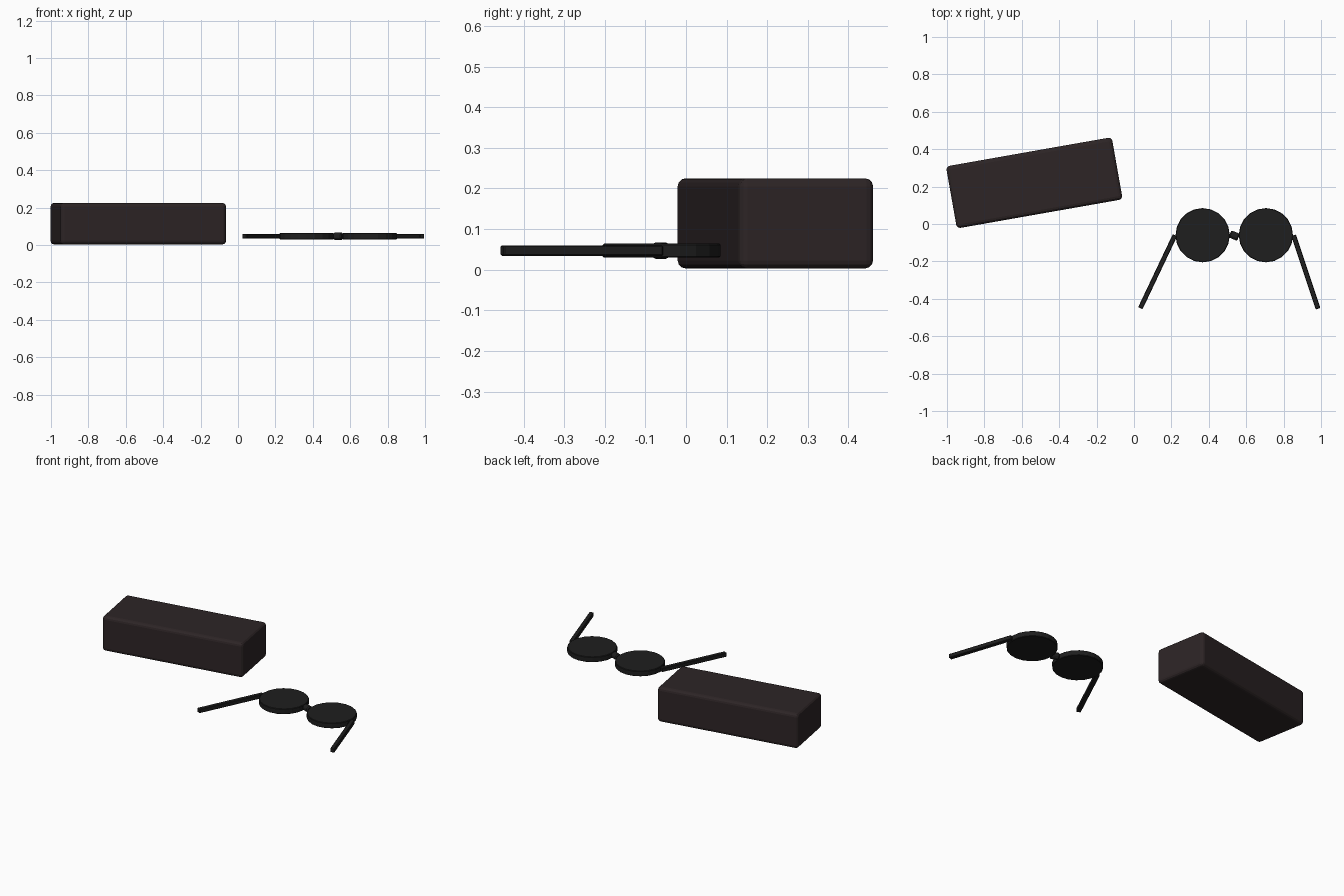
import bpy
from math import radians, atan2, hypot, pi

if "Cube" in bpy.data.objects:
    bpy.data.objects.remove(bpy.data.objects["Cube"])


def material(name, rgb):
    m = bpy.data.materials.new(name)
    m.diffuse_color = (*rgb, 1)
    m.use_nodes = True
    m.node_tree.nodes["Principled BSDF"].inputs["Base Color"].default_value = m.diffuse_color
    return m


dark_leather = material("dark_leather", (0.026, 0.018, 0.019))
black = material("black", (0.013, 0.013, 0.013))


def finish(name, mat, bevel, segments=1):
    o = bpy.context.object
    o.name = name
    o.data.materials.append(mat)
    bpy.ops.object.transform_apply(location=False, rotation=False, scale=True)
    b = o.modifiers.new("bevel", 'BEVEL')
    b.width, b.segments = bevel, segments
    b.limit_method = 'ANGLE'
    b.angle_limit = radians(35)
    return o


def box(name, size, loc, turn, mat, bevel, segments=1):
    bpy.ops.mesh.primitive_cube_add(size=1, location=loc, rotation=(0, 0, turn))
    bpy.context.object.scale = size
    return finish(name, mat, bevel, segments)


# Spectacle case, turned on the table
box("case", (0.90, 0.337, 0.222), (-0.533, 0.22, 0.114), radians(10), dark_leather, 0.02, 3)

Y, Z = -0.06, 0.047

# Round lenses
for side, x in (("left", 0.367), ("right", 0.705)):
    bpy.ops.mesh.primitive_cylinder_add(vertices=20, radius=0.145, depth=0.034, location=(x, Y, Z))
    finish("lens_" + side, black, 0.003)

# Nose bridge
bpy.ops.mesh.primitive_cylinder_add(vertices=8, radius=0.0225, depth=0.05,
                                    location=(0.536, Y - 0.002, Z), rotation=(pi / 8, pi / 2, 0))
finish("bridge", black, 0.006)

# Splayed temples
for side, (x0, y0), (x1, y1) in (("left", (0.219, -0.06), (0.034, -0.45)),
                                 ("right", (0.853, -0.06), (0.984, -0.453))):
    dx, dy = x1 - x0, y1 - y0
    box("temple_" + side, (hypot(dx, dy), 0.026, 0.026),
        ((x0 + x1) / 2, (y0 + y1) / 2, Z), atan2(dy, dx), black, 0.003)
